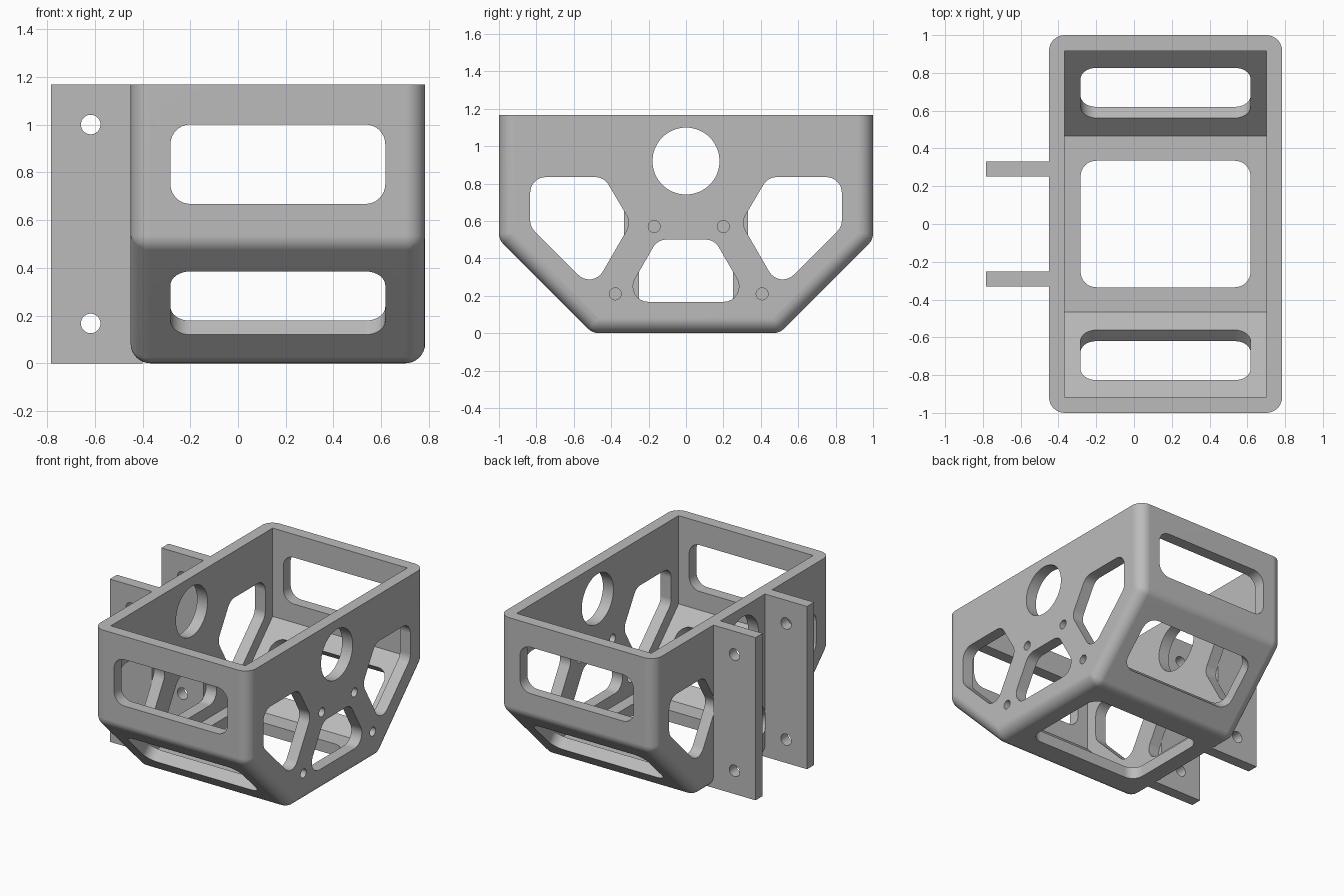
import bpy, bmesh, math
from mathutils import Vector

if "Cube" in bpy.data.objects:
    bpy.data.objects.remove(bpy.data.objects["Cube"])

WALL = 0.083
TOP = 1.167
X0, X1 = -0.45, 0.784          # outer faces of the housing in x
IN0, IN1 = X0 + WALL, X1 - WALL
MID = (X0 + X1) / 2
KINK, FOOT = (0.917, 0.534), (0.466, WALL)   # inner corners of the side profile

grey = bpy.data.materials.new("plain_grey")
grey.use_nodes = True
grey.diffuse_color = (0.5, 0.5, 0.5, 1)
grey.node_tree.nodes["Principled BSDF"].inputs["Base Color"].default_value = (0.5, 0.5, 0.5, 1)


def finish(name, bm):
    bmesh.ops.recalc_face_normals(bm, faces=bm.faces[:])
    mesh = bpy.data.meshes.new(name)
    bm.to_mesh(mesh)
    bm.free()
    mesh.materials.append(grey)
    obj = bpy.data.objects.new(name, mesh)
    bpy.context.scene.collection.objects.link(obj)
    return obj


def rounded(points, r=WALL, steps=8):
    """Round every corner of a convex outline."""
    out = []
    pts = [Vector(p) for p in points]
    for i, p in enumerate(pts):
        a = (pts[i - 1] - p).normalized()
        b = (pts[(i + 1) % len(pts)] - p).normalized()
        half = a.angle(b) / 2
        centre = p + (a + b).normalized() * r / math.sin(half)
        start = p + a * r / math.tan(half) - centre
        end = p + b * r / math.tan(half) - centre
        sweep = start.angle(end)
        for k in range(steps + 1):
            t = k / steps
            out.append(centre + (start * math.sin((1 - t) * sweep)
                                 + end * math.sin(t * sweep)) / math.sin(sweep))
    return out


def rectangle(w, h):
    return [(-w / 2, -h / 2), (w / 2, -h / 2), (w / 2, h / 2), (-w / 2, h / 2)]


def circle(cx, cy, r, n=40):
    return [(cx + r * math.cos(i * math.tau / n), cy + r * math.sin(i * math.tau / n))
            for i in range(n)]


def prism(name, outline, origin, u, v, depth):
    """Extrude an outline lying in the u, v plane along the depth vector."""
    bm = bmesh.new()
    o, u, v = Vector(origin), Vector(u), Vector(v)
    face = bm.faces.new([bm.verts.new(o + u * p[0] + v * p[1]) for p in outline])
    ext = bmesh.ops.extrude_face_region(bm, geom=[face])
    bmesh.ops.translate(bm, vec=Vector(depth),
                        verts=[e for e in ext["geom"] if isinstance(e, bmesh.types.BMVert)])
    return finish(name, bm)


# Housing: hull around rounded corners
spots = set()
for cx in (IN0, IN1):
    for s in (-1, 1):
        for (cy, cz), levels in ((KINK, 9), (FOOT, 9), ((KINK[0], TOP), 1)):
            for j in range(levels):
                e = j * math.pi / 16
                for i in range(32):
                    a = i * math.tau / 32
                    spots.add((round(cx + WALL * math.cos(e) * math.cos(a), 6),
                               round(s * cy + WALL * math.cos(e) * math.sin(a), 6),
                               round(cz - WALL * math.sin(e), 6)))
bm = bmesh.new()
for p in sorted(spots):
    bm.verts.new(p)
bmesh.ops.convex_hull(bm, input=bm.verts[:])
bmesh.ops.delete(bm, geom=[v for v in bm.verts if not v.link_faces], context="VERTS")
bmesh.ops.dissolve_limit(bm, angle_limit=0.01, verts=bm.verts[:], edges=bm.edges[:])
housing = finish("housing", bm)
bpy.context.view_layer.objects.active = housing


def combine(tool, operation="DIFFERENCE"):
    tool.hide_render = True
    mod = housing.modifiers.new("shape", "BOOLEAN")
    mod.operation, mod.solver, mod.object = operation, "EXACT", tool
    bpy.ops.object.modifier_apply(modifier=mod.name)
    bpy.data.objects.remove(tool)


housing.select_set(True)
EX, EY, EZ = (1, 0, 0), (0, 1, 0), (0, 0, 1)

# Mounting plates with bolt holes
for s in (-1, 1):
    combine(prism("mounting_plate", rectangle(0.384, TOP), (-0.592, s * 0.292 - 0.04, TOP / 2),
                  EX, EZ, (0, 0.08, 0)), "UNION")
for z in (0.167, 1.0):
    combine(prism("bolt_hole", circle(-0.617, z, 0.041), (0, -0.5, 0), EX, EZ, (0, 1, 0)))

# Open cavity
profile = [(-KINK[0], 1.4), (-KINK[0], KINK[1]), (-FOOT[0], FOOT[1]),
           FOOT, KINK, (KINK[0], 1.4)]
combine(prism("cavity", profile, (IN0, 0, 0), EY, EZ, (IN1 - IN0, 0, 0)))

# Front, back and floor windows
combine(prism("end_window", rounded(rectangle(0.9, 0.333)), (MID, -1.2, 0.834),
              EX, EZ, (0, 2.4, 0)))
combine(prism("floor_window", rounded(rectangle(0.9, 0.67)), (MID, 0, -0.1),
              EX, EY, (0, 0, 0.25)))

# Slots in the sloping walls
d = math.sqrt(0.5)
for s in (-1, 1):
    combine(prism("slope_slot", rounded(rectangle(0.9, 0.375)),
                  (MID, s * (0.7525 + 0.07), 0.2525 - 0.07), EX, (0, s * d, d),
                  (0, -s * 0.16, 0.16)))

# Side windows through both long walls
start, through = (X0 - 0.001, 0, 0), (1.5, 0, 0)
corner = [(0.833, 0.834), (0.438, 0.834), (0.294, 0.59), (0.499, 0.235), (0.833, 0.569)]
for s in (-1, 1):
    combine(prism("side_window", rounded([(s * y, z) for y, z in corner]),
                  start, EY, EZ, through))
trapezoid = [(-0.344, 0.167), (0.344, 0.167), (0.152, 0.5), (-0.152, 0.5)]
combine(prism("lower_window", rounded(trapezoid), start, EY, EZ, through))
combine(prism("round_window", circle(0, 0.92, 0.179, 64), start, EY, EZ, through))

# Screw holes in the left wall only
for y, z in ((-0.17, 0.57), (0.2, 0.57), (-0.378, 0.21), (0.407, 0.21)):
    combine(prism("screw_hole", circle(y, z, 0.032, 24), (0.5, 0, 0), EY, EZ, (0.5, 0, 0)))

# Smooth rounds, crisp flats
bpy.ops.object.shade_smooth_by_angle(angle=math.radians(25))
weighted = housing.modifiers.new("crisp_flats", "WEIGHTED_NORMAL")
weighted.keep_sharp = True
